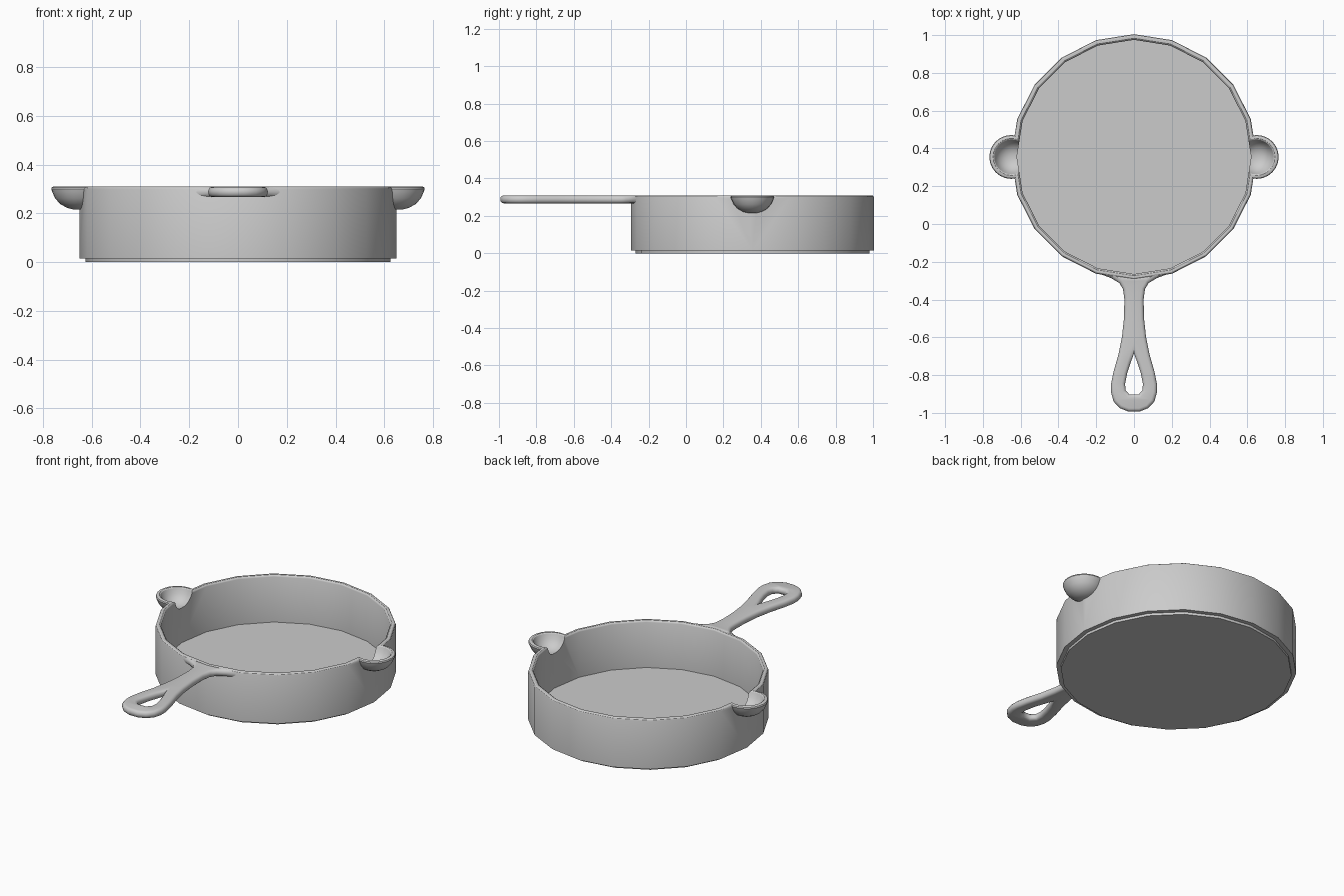
import bpy, bmesh, math

if "Cube" in bpy.data.objects:
    bpy.data.objects.remove(bpy.data.objects["Cube"])

CY = 0.355   # pan centre in y
TOP = 0.31


def lathe(name, profile, sides, cx=0.0, cy=CY):
    """Closed solid of revolution from (radius, z) points, capped at both ends."""
    bm = bmesh.new()
    rings = []
    for r, z in profile:
        rings.append([bm.verts.new((cx + r * math.cos(2 * math.pi * i / sides),
                                    cy + r * math.sin(2 * math.pi * i / sides), z))
                      for i in range(sides)])
    for a, b in zip(rings, rings[1:]):
        for i in range(sides):
            j = (i + 1) % sides
            bm.faces.new((a[i], a[j], b[j], b[i]))
    bm.faces.new(rings[0])
    bm.faces.new(rings[-1])
    bmesh.ops.recalc_face_normals(bm, faces=bm.faces)
    me = bpy.data.meshes.new(name)
    bm.to_mesh(me)
    bm.free()
    ob = bpy.data.objects.new(name, me)
    bpy.context.collection.objects.link(ob)
    return ob


def select(ob):
    bpy.ops.object.select_all(action='DESELECT')
    ob.select_set(True)
    bpy.context.view_layer.objects.active = ob


def boolean(target, tool, op):
    select(target)
    mod = target.modifiers.new("cut", 'BOOLEAN')
    mod.operation, mod.object, mod.solver = op, tool, 'EXACT'
    bpy.ops.object.modifier_apply(modifier=mod.name)
    bpy.data.objects.remove(tool)


# Pan body: 20-sided solid with stepped foot and softened rim
pan = lathe("pan_body", [(0.625, 0), (0.625, 0.015), (0.65, 0.015),
                         (0.65, 0.299), (0.647, 0.306), (0.641, TOP)], 20)

# Pouring lips on both sides
for s in (-1, 1):
    lip = lathe("lip", [(0.02, 0.215), (0.05, 0.222), (0.08, 0.239), (0.1, 0.262),
                        (0.112, 0.288), (0.116, 0.300), (0.113, 0.307), (0.108, TOP)],
                24, s * 0.65)
    boolean(pan, lip, 'UNION')

# Hollow interior
boolean(pan, lathe("cavity", [(0.62, 0.03), (0.62, 0.300), (0.623, 0.306),
                              (0.629, TOP), (0.64, 0.33)], 20), 'DIFFERENCE')
for s in (-1, 1):
    scoop = lathe("scoop", [(0.015, 0.235), (0.04, 0.241), (0.063, 0.256), (0.08, 0.278),
                            (0.089, 0.299), (0.092, 0.306), (0.098, TOP), (0.11, 0.33)],
                  24, s * 0.648)
    boolean(pan, scoop, 'DIFFERENCE')

# Handle: flat outline with teardrop hole and rounded edges
half = [(0.2, -0.257), (0.12, -0.287), (0.077, -0.313), (0.058, -0.345), (0.051, -0.40),
        (0.053, -0.50), (0.064, -0.60), (0.082, -0.69), (0.108, -0.78), (0.122, -0.85),
        (0.122, -0.89), (0.108, -0.94), (0.075, -0.975), (0.03, -0.993)]
hole = [(0.018, -0.735), (0.036, -0.79), (0.047, -0.845), (0.045, -0.88), (0.025, -0.902)]


def mirrored(pts):
    return pts + [(-x, y) for x, y in reversed(pts)]


cu = bpy.data.curves.new("handle", 'CURVE')
cu.dimensions, cu.fill_mode = '2D', 'BOTH'
for pts in ([(0, -0.277)] + mirrored(half), [(0, -0.685)] + mirrored(hole)):
    sp = cu.splines.new('POLY')
    sp.points.add(len(pts) - 1)
    for p, (x, y) in zip(sp.points, pts):
        p.co = (x, y, 0, 1)
    sp.use_cyclic_u = True
cu.bevel_depth = 0.018
cu.bevel_resolution = 2
cu.extrude = 0.003
cu.offset = -0.018
handle = bpy.data.objects.new("handle", cu)
handle.location.z = 0.288
bpy.context.collection.objects.link(handle)
select(handle)
bpy.ops.object.convert(target='MESH')
handle = bpy.context.object
bm = bmesh.new()
bm.from_mesh(handle.data)
bmesh.ops.remove_doubles(bm, verts=bm.verts, dist=0.0003)
bmesh.ops.recalc_face_normals(bm, faces=bm.faces)
bm.to_mesh(handle.data)
bm.free()

# Smooth shading with crisp steps
for ob, angle in ((pan, 32), (handle, 50)):
    select(ob)
    bpy.ops.object.shade_smooth_by_angle(angle=math.radians(angle))
